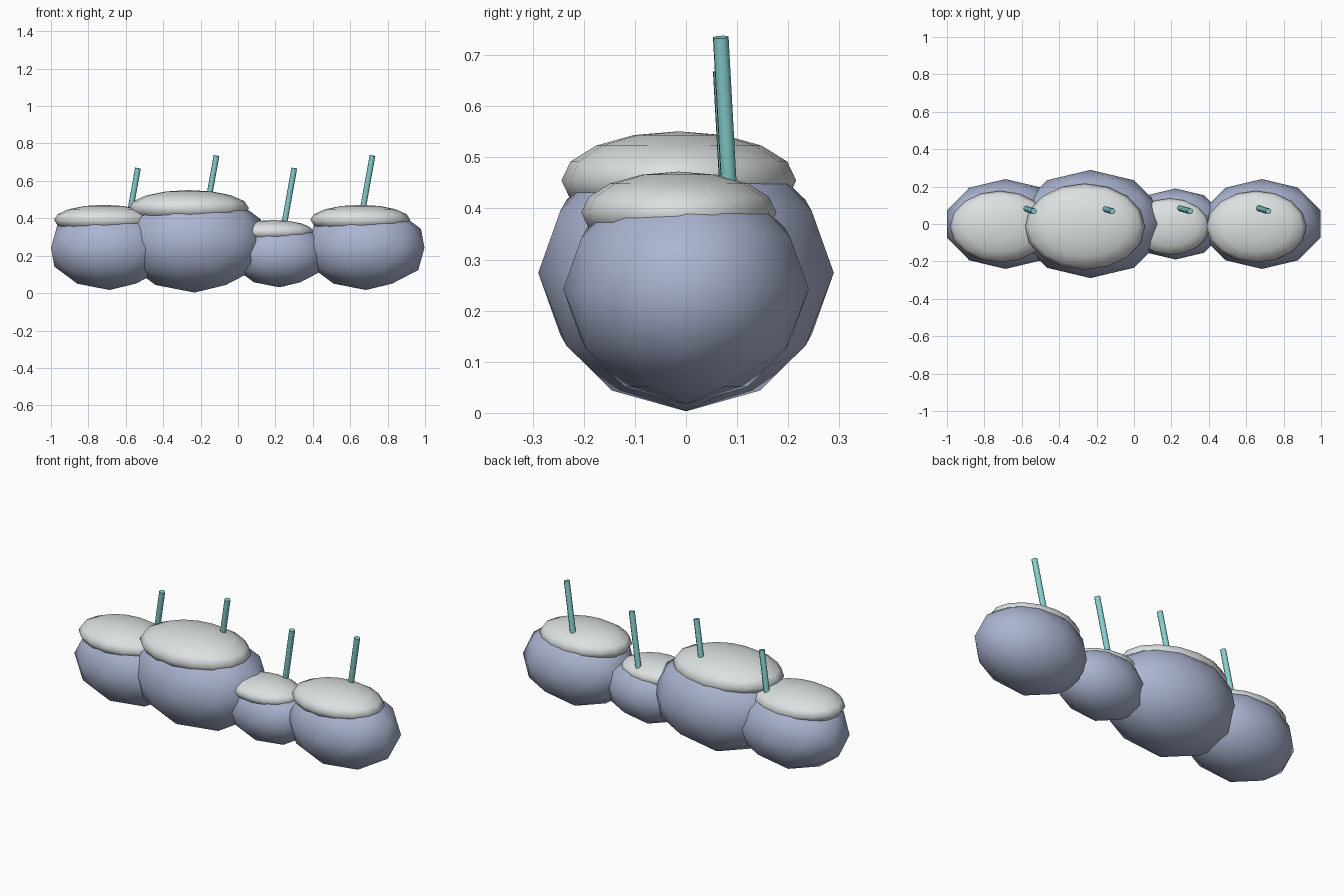
import bpy
from math import radians
from mathutils import Vector

cube = bpy.data.objects.get("Cube")
if cube:
    bpy.data.objects.remove(cube, do_unlink=True)


def material(name, rgb):
    mat = bpy.data.materials.new(name)
    mat.use_nodes = True
    colour = (*rgb, 1.0)
    mat.diffuse_color = colour
    mat.node_tree.nodes["Principled BSDF"].inputs["Base Color"].default_value = colour
    return mat


BLUE_GREY = material("blue_grey_stone", (0.41, 0.46, 0.64))
PALE_GREY = material("pale_grey_cap", (0.72, 0.75, 0.75))
TEAL = material("teal_stem", (0.24, 0.62, 0.62))


def finish(name, mat, scale=None):
    """Name, colour and smooth the active object."""
    obj = bpy.context.object
    obj.name = obj.data.name = name
    if scale:
        obj.scale = scale
        bpy.ops.object.transform_apply(location=False, rotation=False, scale=True)
    obj.data.materials.append(mat)
    return obj


def boulder(name, centre, radius):
    # Squashed faceted ball with a smooth finish
    bpy.ops.mesh.primitive_ico_sphere_add(subdivisions=2, radius=1, location=centre)
    finish(name, BLUE_GREY, (radius, radius * 0.73, radius * 0.684))
    bpy.ops.object.shade_smooth()


def cap(name, centre, radius):
    # Flattened dome sunk into the top of the boulder, slightly off centre
    place = Vector(centre) + Vector((-0.03, -0.014, radius * 0.456))
    bpy.ops.mesh.primitive_uv_sphere_add(segments=16, ring_count=8, radius=1, location=place)
    finish(name, PALE_GREY, (radius * 0.812, radius * 0.58, radius * 0.243))
    bpy.ops.object.shade_smooth()


def stem(name, top, length=0.36):
    # Thin leaning rod, its foot buried in the cap
    axis = Vector((0.18, -0.055, 1)).normalized()
    bpy.ops.mesh.primitive_cylinder_add(
        vertices=8, radius=0.016, depth=length,
        location=Vector(top) - axis * length / 2,
        rotation=axis.to_track_quat('Z', 'Y').to_euler())
    finish(name, TEAL)
    bpy.ops.object.shade_smooth_by_angle(angle=radians(50))


# name, boulder centre x and z, long radius, stem top x and z
ROW = [
    ("right_end", -0.687, 0.242, 0.329, -0.535, 0.668),
    ("large", -0.233, 0.274, 0.396, -0.115, 0.735),
    ("small", 0.222, 0.209, 0.260, 0.301, 0.668),
    ("left_end", 0.684, 0.242, 0.329, 0.719, 0.735),
]
for label, x, z, radius, stem_x, stem_z in ROW:
    boulder(label + "_boulder", (x, 0, z), radius)
    cap(label + "_cap", (x, 0, z), radius)
    stem(label + "_stem", (stem_x, 0.068, stem_z))
